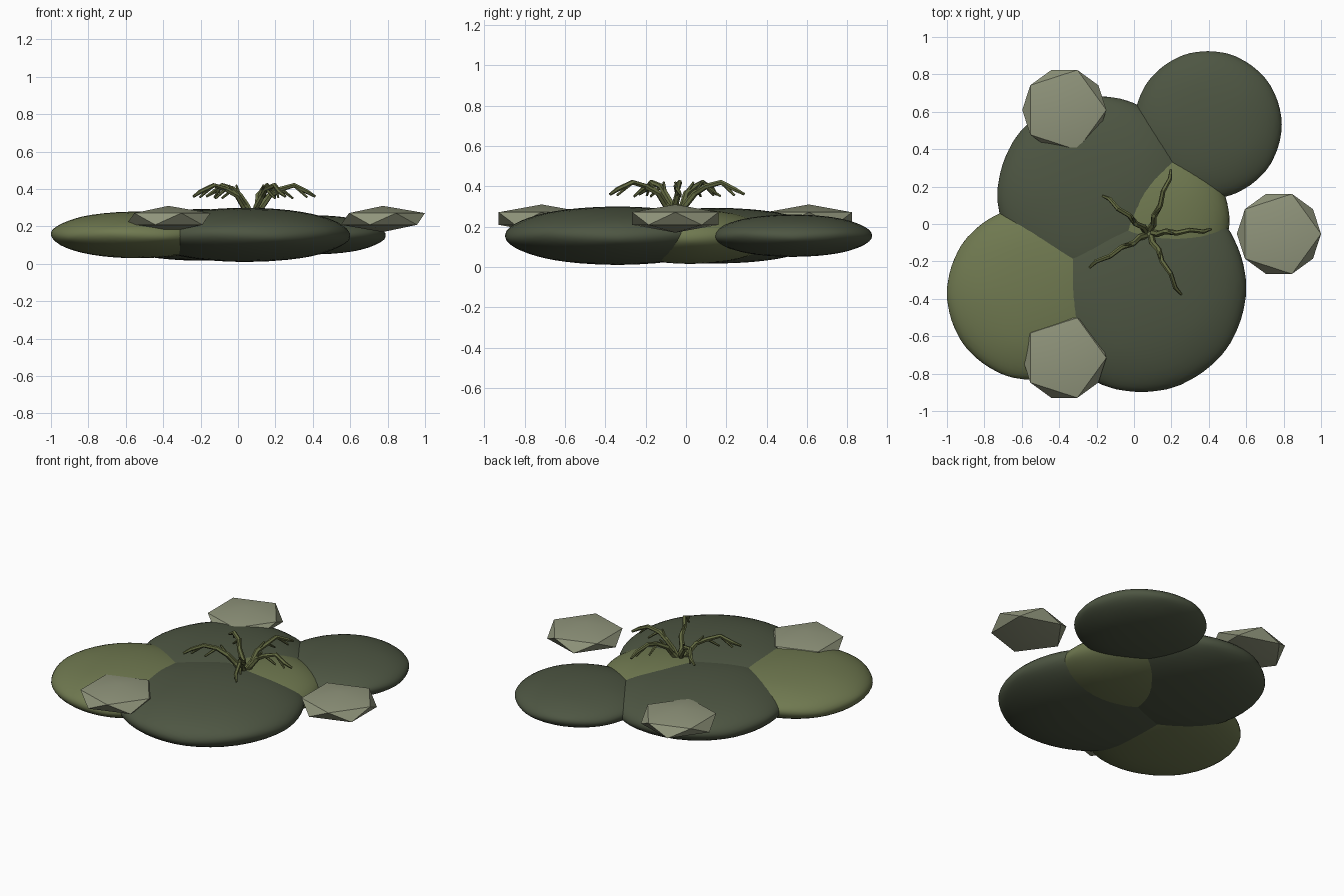
import bpy
from math import cos, sin, radians
from mathutils import Vector

cube = bpy.data.objects.get("Cube")
if cube:
    bpy.data.objects.remove(cube, do_unlink=True)


def material(name, rgb):
    m = bpy.data.materials.new(name)
    m.use_nodes = True
    m.diffuse_color = (*rgb, 1)
    m.node_tree.nodes["Principled BSDF"].inputs["Base Color"].default_value = (*rgb, 1)
    return m


DARK = material("dark_moss", (0.075, 0.092, 0.055))
LIGHT = material("light_moss", (0.16, 0.19, 0.08))
STONE = material("pale_stone", (0.28, 0.30, 0.20))
TWIG = material("twig_green", (0.13, 0.15, 0.055))


def pebble(name, center, radius, height, mat, levels=0):
    """Flattened icosahedron, rounded by subdivision and fitted to its size."""
    bpy.ops.mesh.primitive_ico_sphere_add(subdivisions=1, radius=1, location=center)
    ob = bpy.context.object
    ob.name = name
    if levels:
        sub = ob.modifiers.new("round", 'SUBSURF')
        sub.levels = sub.render_levels = levels
        bpy.ops.object.modifier_apply(modifier=sub.name)
    verts = ob.data.vertices
    rx = max(v.co.x for v in verts)
    rz = max(v.co.z for v in verts)
    for v in verts:
        v.co = (v.co.x * radius / rx, v.co.y * radius / rx, v.co.z * height / rz)
    ob.data.materials.append(mat)
    bpy.ops.object.shade_smooth_by_angle()


# Overlapping moss mounds
pebble("front_mound", (0.04, -0.34, 0.155), 0.56, 0.145, DARK, 3)
pebble("right_mound", (-0.535, -0.37, 0.155), 0.465, 0.125, LIGHT, 3)
pebble("back_mound", (-0.20, 0.155, 0.155), 0.53, 0.138, DARK, 3)
pebble("back_left_mound", (0.395, 0.53, 0.155), 0.395, 0.105, DARK, 3)
pebble("middle_mound", (0.10, 0.02, 0.15), 0.41, 0.135, LIGHT, 3)

# Three faceted stones in a ring
for i in range(3):
    a = radians(120 * i)
    pebble(f"stone_{i + 1}", (0.01 + 0.765 * cos(a), -0.053 + 0.765 * sin(a), 0.24),
           0.225, 0.07, STONE)


def stick(name, points, radii):
    """Tapered low-sided tube along a path."""
    cu = bpy.data.curves.new(name, 'CURVE')
    cu.dimensions = '3D'
    cu.bevel_depth = 1
    cu.bevel_resolution = 1
    cu.use_fill_caps = True
    sp = cu.splines.new('POLY')
    sp.points.add(len(points) - 1)
    for p, co, r in zip(sp.points, points, radii):
        p.co = (*co, 1)
        p.radius = r
    sp.use_smooth = False
    ob = bpy.data.objects.new(name, cu)
    bpy.context.collection.objects.link(ob)
    cu.materials.append(TWIG)


# Five arching twigs, each with small side spurs
ROOT = Vector((0.08, -0.05, 0))
ARCH = [(0.01, 0.26), (0.05, 0.31), (0.09, 0.365), (0.15, 0.40), (0.22, 0.42), (0.29, 0.385), (1 / 3, 0.36)]
SPURS = [(3, 0.215, 0.35, 0.012), (4, 0.29, 0.355, -0.012), (2, 0.13, 0.42, -0.01)]
for i, (angle, reach) in enumerate([(3, 1), (70, 1.08), (140, 0.96), (209, 1.1), (297, 1.11)]):
    out = Vector((cos(radians(angle)), sin(radians(angle)), 0))
    side = Vector((-out.y, out.x, 0))
    path = [ROOT + out * r * reach + side * 0.006 * (-1) ** k + Vector((0, 0, z))
            for k, (r, z) in enumerate(ARCH)]
    stick(f"twig_{i + 1}", path, [0.018, 0.017, 0.016, 0.014, 0.013, 0.012, 0.007])
    for j, (k, r, z, off) in enumerate(SPURS):
        tip = ROOT + out * r * reach + side * off + Vector((0, 0, z))
        stick(f"twig_{i + 1}_spur_{j + 1}", [path[k], tip], [0.01, 0.006])
